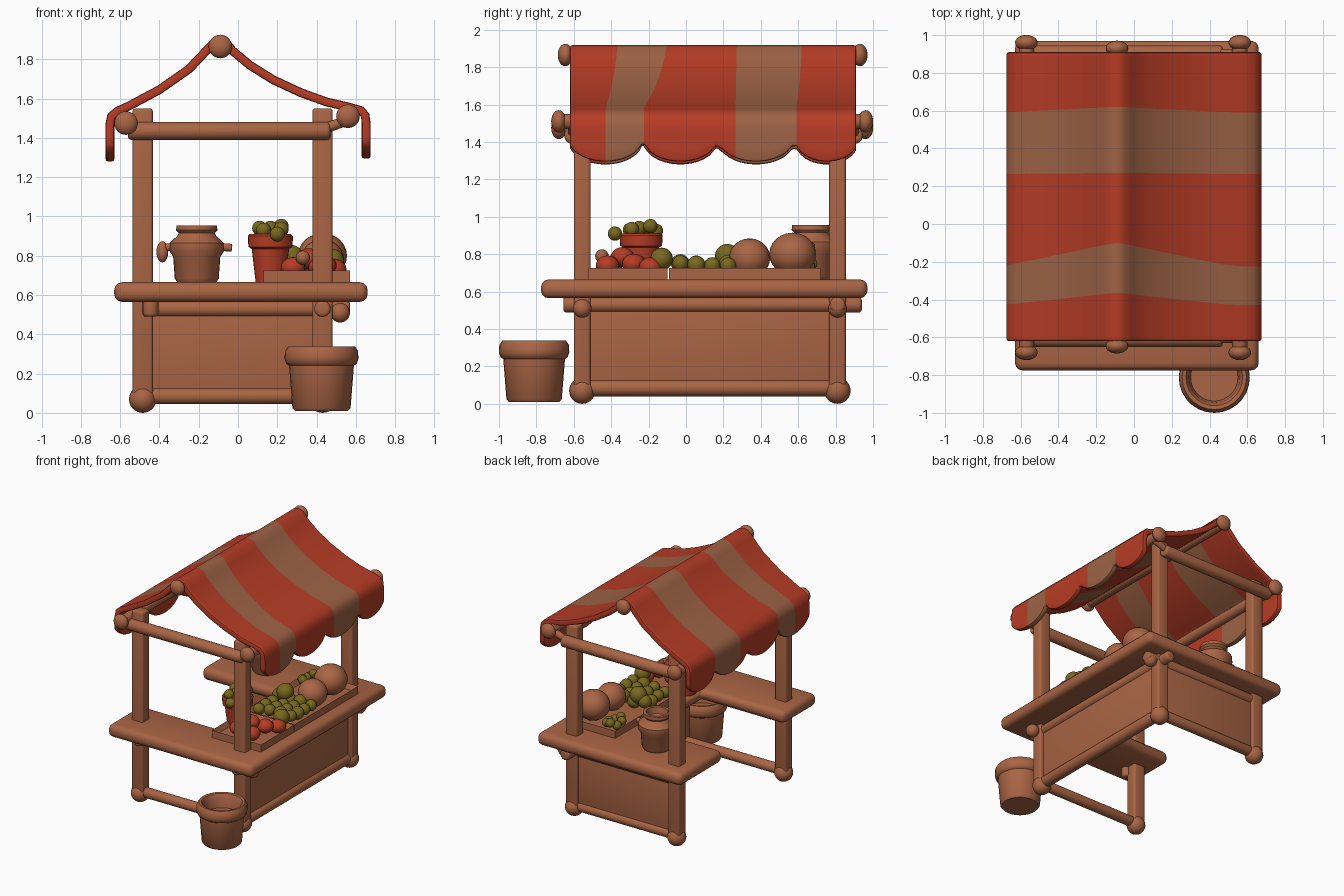
import bpy, bmesh, math, random
from mathutils import Vector, Matrix

if "Cube" in bpy.data.objects:
    bpy.data.objects.remove(bpy.data.objects["Cube"])
random.seed(4)

def mat(name, col):
    m = bpy.data.materials.new(name)
    m.diffuse_color = (*col, 1)
    m.use_nodes = True
    m.node_tree.nodes["Principled BSDF"].inputs["Base Color"].default_value = m.diffuse_color
    return m

WOOD = mat("brown wood", (0.40, 0.130, 0.058))
RED = mat("red", (0.47, 0.045, 0.019))
TAN = mat("tan cloth", (0.34, 0.125, 0.060))
OLIVE = mat("olive green", (0.19, 0.140, 0.014))

def finish(name, bm, *mats):
    bmesh.ops.recalc_face_normals(bm, faces=bm.faces)
    me = bpy.data.meshes.new(name)
    bm.to_mesh(me)
    bm.free()
    for m in mats:
        me.materials.append(m)
    ob = bpy.data.objects.new(name, me)
    bpy.context.collection.objects.link(ob)
    return ob

def bevel(bm, w, seg=3):
    bmesh.ops.bevel(bm, geom=bm.edges[:], offset=w, segments=seg, profile=0.5, affect='EDGES')

def box(name, lo, hi, m, w=0.02):
    bm = bmesh.new()
    lo, hi = Vector(lo), Vector(hi)
    bmesh.ops.create_cube(bm, size=1, matrix=Matrix.Translation((lo + hi) / 2) @ Matrix.Diagonal((*(hi - lo), 1)))
    bevel(bm, w)
    return finish(name, bm, m)

def rod(name, a, b, r, m=WOOD):
    bm = bmesh.new()
    a, b = Vector(a), Vector(b)
    q = (b - a).to_track_quat('Z', 'Y').to_matrix().to_4x4()
    bmesh.ops.create_cone(bm, cap_ends=True, segments=20, radius1=r, radius2=r, depth=(b - a).length,
                          matrix=Matrix.Translation((a + b) / 2) @ q)
    caps = [e for e in bm.edges if any(len(f.verts) > 4 for f in e.link_faces)]
    bmesh.ops.bevel(bm, geom=caps, offset=r * 0.4, segments=3, profile=0.5, affect='EDGES')
    return finish(name, bm, m)

def ball(name, c, r, m=WOOD, s=(1, 1, 1)):
    bm = bmesh.new()
    bmesh.ops.create_uvsphere(bm, u_segments=20, v_segments=12, radius=r,
                              matrix=Matrix.Translation(c) @ Matrix.Diagonal((*s, 1)))
    return finish(name, bm, m)

def lathe(name, c, prof, m):
    bm = bmesh.new()
    vs = [bm.verts.new((r, 0, z)) for r, z in prof]
    es = [bm.edges.new(p) for p in zip(vs, vs[1:])]
    bmesh.ops.spin(bm, geom=vs + es, cent=(0, 0, 0), axis=(0, 0, 1), angle=2 * math.pi, steps=28, use_duplicate=False)
    bmesh.ops.remove_doubles(bm, verts=bm.verts, dist=1e-4)
    bmesh.ops.translate(bm, vec=c, verts=bm.verts)
    return finish(name, bm, m)

# Posts and round feet
XL, XR, YF, YB = -0.485, 0.43, -0.555, 0.81
for nx, x in (("left", XL), ("right", XR)):
    for ny, y in (("front", YF), ("back", YB)):
        box(f"{ny}_{nx}_post", (x - 0.052, y - 0.045, 0.03), (x + 0.052, y + 0.045, 1.55), WOOD, 0.016)
        ball(f"{ny}_{nx}_foot", (x, y, 0.07), 0.07)

# Lower rails, upper rails with protruding ends, and panels
rod("front_bottom_rail", (XL, YF, 0.085), (XR, YF, 0.085), 0.04)
rod("back_bottom_rail", (XL, YB, 0.085), (XR, YB, 0.085), 0.04)
rod("right_bottom_rail", (XR, YF, 0.085), (XR, YB, 0.085), 0.045)
rod("back_top_rail", (XL - 0.04, YB, 0.53), (XR + 0.14, YB, 0.53), 0.042)
rod("right_top_rail", (XR, YF - 0.1, 0.53), (XR, YB + 0.13, 0.53), 0.042)
box("back_panel", (XL, YB - 0.02, 0.08), (XR, YB + 0.02, 0.56), WOOD, 0.005)
box("right_panel", (XR - 0.02, YF, 0.08), (XR + 0.02, YB, 0.56), WOOD, 0.005)
for y in (YF, YB):
    ball("bracket_knob", (XR + 0.09, y, 0.51), 0.05)
    rod("counter_bracket", (XL + 0.04, y - 0.06, 0.49), (XL + 0.04, y - 0.06, 0.58), 0.04)

# U-shaped counter, open on the left
bm = bmesh.new()
outline = [(-0.63, -0.775), (0.66, -0.775), (0.66, 0.97), (-0.63, 0.97),
           (-0.63, 0.43), (0.1, 0.43), (0.1, -0.35), (-0.63, -0.35)]
f = bm.faces.new([bm.verts.new((x, y, 0.565)) for x, y in outline])
ex = bmesh.ops.extrude_face_region(bm, geom=[f])
bmesh.ops.translate(bm, vec=(0, 0, 0.1), verts=[v for v in ex["geom"] if isinstance(v, bmesh.types.BMVert)])
bmesh.ops.recalc_face_normals(bm, faces=bm.faces)
bevel(bm, 0.04)
finish("counter", bm, WOOD)

# Roof poles with knobs, and cross beams
for n, x, z, y0, y1 in (("ridge", -0.09, 1.865, -0.645, 0.93),
                        ("left_eave", -0.57, 1.475, -0.68, 0.96),
                        ("right_eave", 0.56, 1.51, -0.68, 0.96)):
    rod(n + "_pole", (x, y0, z), (x, y1, z), 0.04)
    for y in (y0, y1):
        ball(n + "_knob", (x, y, z), 0.06, WOOD, (1, 0.68, 1))
for y in (YF - 0.05, YB + 0.09):
    rod("cross_beam", (-0.56, y, 1.435), (0.47, y, 1.435), 0.046)
    rod("beam_peg", (0.42, y, 1.44), (0.56, y, 1.49), 0.026)

# Striped awning: columns follow the slanted stripe borders, hem is scalloped
prof = [(-0.652, 0), (-0.652, 0.34), (-0.652, 0.68), (-0.652, 1.47), (-0.645, 1.51), (-0.615, 1.535),
        (-0.55, 1.565), (-0.4, 1.645), (-0.25, 1.75), (-0.15, 1.855), (-0.12, 1.885), (-0.09, 1.895),
        (-0.06, 1.885), (-0.03, 1.845), (0.06, 1.77), (0.18, 1.695), (0.32, 1.63), (0.45, 1.583),
        (0.57, 1.555), (0.625, 1.54), (0.647, 1.515), (0.652, 1.475), (0.652, 0.68), (0.652, 0.34), (0.652, 0)]
ridge_y = [-0.62, -0.365, -0.10, 0.27, 0.62, 0.91]
hem_y = [-0.62, -0.43, -0.225, 0.265, 0.59, 0.91]
cusps = [-0.63, -0.23, 0.17, 0.58, 0.925]

def hem_z(y):
    for a, b in zip(cusps, cusps[1:]):
        if a <= y <= b:
            t = (2 * y - a - b) / (b - a)
            return 1.42 - 0.125 * math.sqrt(max(0, 1 - t * t))
    return 1.4

bm = bmesh.new()
N = 14
rows = []
for x, z in prof:
    t = min(1, abs(x + 0.09) / 0.6)
    ys = [r + (h - r) * t for r, h in zip(ridge_y, hem_y)]
    row = []
    for k in range(5):
        for i in range(N + (k == 4)):
            y = ys[k] + (ys[k + 1] - ys[k]) * i / N
            zz = z
            if z < 1:
                h = hem_z(y) - (0.015 if x < 0 else 0)
                zz = h + (1.47 - h) * z
            row.append(bm.verts.new((x, y, zz)))
    rows.append(row)
for a, b in zip(rows, rows[1:]):
    for j in range(len(a) - 1):
        face = bm.faces.new((a[j], a[j + 1], b[j + 1], b[j]))
        face.material_index = (j // N) % 2
awning = finish("awning", bm, RED, TAN)
mod = awning.modifiers.new("thickness", 'SOLIDIFY')
mod.thickness, mod.offset = 0.045, 0
mod = awning.modifiers.new("soft_edge", 'BEVEL')
mod.width, mod.segments, mod.limit_method, mod.angle_limit = 0.012, 2, 'ANGLE', math.radians(60)

# Produce trays
for n, y0, y1 in (("front_tray", -0.52, -0.1), ("back_tray", -0.09, 0.72)):
    bm = bmesh.new()
    bmesh.ops.create_cube(bm, size=1, matrix=Matrix.Translation((0.35, (y0 + y1) / 2, 0.69)) @
                          Matrix.Diagonal((0.44, y1 - y0, 0.07, 1)))
    top = max(bm.faces, key=lambda q: q.calc_center_median().z)
    bmesh.ops.inset_region(bm, faces=[top], thickness=0.03)
    bmesh.ops.translate(bm, vec=(0, 0, -0.04), verts=top.verts)
    finish(n, bm, WOOD)

# Produce: red fruit, green fruit, two gourds
for x, y, z in ((0.28, -0.4, 0.74), (0.42, -0.42, 0.74), (0.3, -0.26, 0.74), (0.44, -0.28, 0.75),
                (0.36, -0.34, 0.785), (0.49, -0.19, 0.73)):
    ball("red_fruit", (x, y, z), 0.062, RED, (1, 1, 0.85))
ball("small_onion", (0.33, -0.45, 0.79), 0.036)
for i in range(4):
    for j in range(4):
        p = (0.21 + 0.095 * i, -0.03 + 0.085 * j, 0.735 + random.uniform(-0.01, 0.02))
        ball("green_fruit", p, random.uniform(0.042, 0.052), OLIVE)
ball("large_green_fruit", (0.48, -0.13, 0.775), 0.06, OLIVE)
ball("large_green_fruit", (0.27, 0.22, 0.79), 0.065, OLIVE)
for i in range(7):
    a = i * 0.9
    ball("green_bunch", (0.22 + 0.05 * math.cos(a), 0.6 + 0.07 * math.sin(a), 0.725 + 0.012 * (i % 3)), 0.034, OLIVE)
ball("gourd", (0.43, 0.34, 0.78), 0.11, WOOD, (1, 1, 0.95))
ball("gourd", (0.43, 0.57, 0.80), 0.125, WOOD, (1, 1, 0.92))

# Red pot with a green plant
lathe("red_pot", (0.165, -0.24, 0.665), [(0, 0), (0.075, 0), (0.095, 0.17), (0.112, 0.18), (0.115, 0.235),
                                        (0.105, 0.245), (0.09, 0.235), (0.085, 0.2), (0, 0.2)], RED)
for x, y, z in ((0.11, -0.2, 0.94), (0.22, -0.19, 0.95), (0.165, -0.25, 0.94), (0.13, -0.3, 0.93),
                (0.2, -0.38, 0.91), (0.22, -0.29, 0.935), (0.17, -0.16, 0.925)):
    ball("plant_leaf", (x, y, z), 0.038, OLIVE)

# Jug with two handles
lathe("jug", (-0.21, 0.67, 0.665), [(0, 0), (0.1, 0), (0.112, 0.02), (0.12, 0.13), (0.14, 0.16), (0.138, 0.2),
                                   (0.1, 0.235), (0.092, 0.25), (0.105, 0.265), (0.103, 0.29), (0.08, 0.29),
                                   (0.07, 0.24), (0, 0.22)], WOOD)
for s in (-1, 1):
    rod("jug_handle", (-0.21 + s * 0.12, 0.67, 0.845), (-0.21 + s * 0.18, 0.67, 0.84), 0.02)
ball("jug_handle_knob", (-0.385, 0.67, 0.82), 0.03, WOOD, (1, 1, 1.8))

# Basket on the ground
lathe("ground_basket", (0.425, -0.812, 0.01), [(0, 0), (0.135, 0), (0.148, 0.015), (0.165, 0.23), (0.18, 0.24),
                                             (0.188, 0.265), (0.186, 0.305), (0.17, 0.328), (0.15, 0.325),
                                             (0.135, 0.3), (0.125, 0.22), (0, 0.22)], WOOD)

# Apply modifiers and smooth shading
bpy.ops.object.select_all(action='SELECT')
bpy.context.view_layer.objects.active = awning
bpy.ops.object.convert(target='MESH')
bpy.ops.object.shade_smooth_by_angle(angle=math.radians(40))
